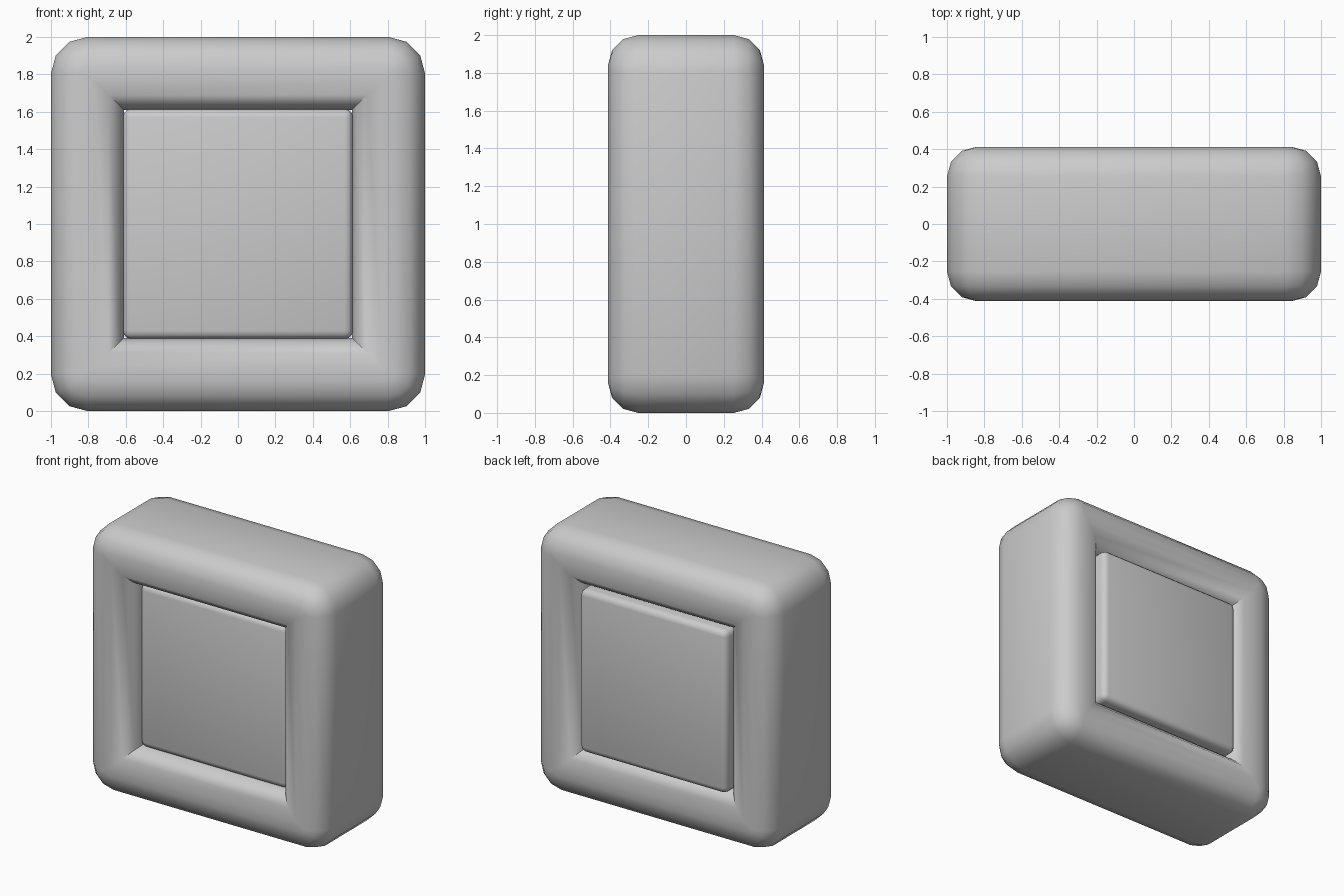
import bpy, bmesh, math

if "Cube" in bpy.data.objects:
    bpy.data.objects.remove(bpy.data.objects["Cube"])

HALF_DEPTH = 0.413   # frame half depth
R = 0.16             # rounding of the frame's cross-section
CORNER = 0.195       # rounding of the outer corners, seen from the front
WIDTH = 0.39         # width of each frame bar
SEG = 3


def smooth(obj, angle):
    bpy.ops.object.select_all(action='DESELECT')
    obj.select_set(True)
    bpy.context.view_layer.objects.active = obj
    bpy.ops.object.shade_smooth_by_angle(angle=math.radians(angle))


def make_object(bm, name):
    bmesh.ops.recalc_face_normals(bm, faces=bm.faces)
    mesh = bpy.data.meshes.new(name)
    bm.to_mesh(mesh)
    bm.free()
    obj = bpy.data.objects.new(name, mesh)
    bpy.context.collection.objects.link(obj)
    return obj


# Rounded bar cross-section: (inset from outer edge, y), going all the way round
section = []
for cx, cy, start in ((R, -HALF_DEPTH + R, 180), (WIDTH - R, -HALF_DEPTH + R, 270),
                      (WIDTH - R, HALF_DEPTH - R, 0), (R, HALF_DEPTH - R, 90)):
    for i in range(SEG + 1):
        a = math.radians(start + 90 * i / SEG)
        section.append((cx + R * math.cos(a), cy + R * math.sin(a)))

# Frame: loft the section round a square whose corner radius fades out inwards
bm = bmesh.new()
loops = []
for inset, y in section:
    r = max(CORNER - inset, 0)
    c = 1 - inset - r
    loop = []
    for k, (sx, sz) in enumerate(((1, 1), (-1, 1), (-1, -1), (1, -1))):
        for i in range(SEG + 1):
            a = math.radians(90 * k + 90 * i / SEG)
            loop.append(bm.verts.new((sx * c + r * math.cos(a), y,
                                      1 + sz * c + r * math.sin(a))))
    loops.append(loop)
for j, a in enumerate(loops):
    b = loops[(j + 1) % len(loops)]
    for i in range(len(a)):
        n = (i + 1) % len(a)
        bm.faces.new((a[i], a[n], b[n], b[i]))
bmesh.ops.remove_doubles(bm, verts=bm.verts, dist=0.0005)
smooth(make_object(bm, "frame"), 40)

# Panel filling the opening, recessed in front and nearly flush behind
FRONT, BACK, SIDE = -0.30, 0.40, 1.23
bm = bmesh.new()
bmesh.ops.create_cube(bm, size=1)
for v in bm.verts:
    v.co.x *= SIDE
    v.co.y = v.co.y * (BACK - FRONT) + (BACK + FRONT) / 2
    v.co.z = v.co.z * SIDE + 1
bmesh.ops.bevel(bm, geom=bm.edges[:], offset=0.045, segments=3, profile=0.5,
                affect='EDGES')
smooth(make_object(bm, "panel"), 40)
